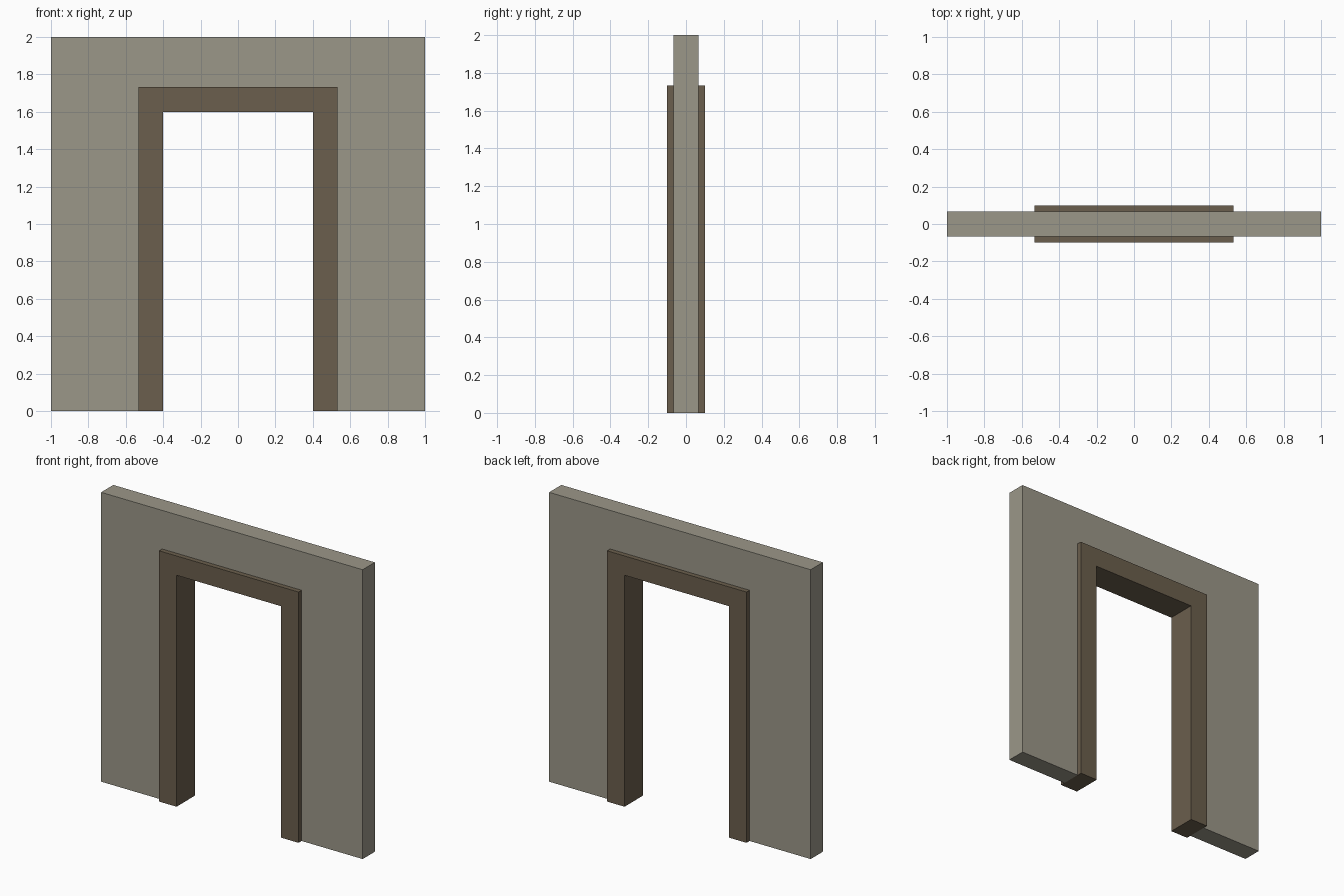
import bpy, bmesh

if "Cube" in bpy.data.objects:
    bpy.data.objects.remove(bpy.data.objects["Cube"])


def material(name, rgb):
    mat = bpy.data.materials.new(name)
    mat.diffuse_color = (*rgb, 1.0)
    mat.use_nodes = True
    mat.node_tree.nodes["Principled BSDF"].inputs["Base Color"].default_value = mat.diffuse_color
    return mat


def portal(name, outer, top, inner, inner_top, depth, mat):
    """Upside-down U profile in the XZ plane, extruded along y."""
    profile = [(-outer, 0), (-inner, 0), (-inner, inner_top), (inner, inner_top),
               (inner, 0), (outer, 0), (outer, top), (-outer, top)]
    bm = bmesh.new()
    face = bm.faces.new([bm.verts.new((x, -depth / 2, z)) for x, z in profile])
    ext = bmesh.ops.extrude_face_region(bm, geom=[face], use_keep_orig=True)
    verts = [v for v in ext["geom"] if isinstance(v, bmesh.types.BMVert)]
    bmesh.ops.translate(bm, verts=verts, vec=(0, depth, 0))
    bmesh.ops.recalc_face_normals(bm, faces=bm.faces)
    mesh = bpy.data.meshes.new(name)
    bm.to_mesh(mesh)
    bm.free()
    mesh.materials.append(mat)
    obj = bpy.data.objects.new(name, mesh)
    bpy.context.collection.objects.link(obj)
    return obj


OPEN_X, OPEN_TOP = 0.5333, 1.7333

# wall panel with the doorway opening
portal("wall", 1.0, 2.0, OPEN_X, OPEN_TOP, 0.1333,
       material("plaster", (0.33, 0.31, 0.25)))

# door frame lining the opening, standing proud on both sides
portal("door_frame", OPEN_X, OPEN_TOP, 0.4, 1.6, 0.2,
       material("dark_wood", (0.147, 0.114, 0.074)))
